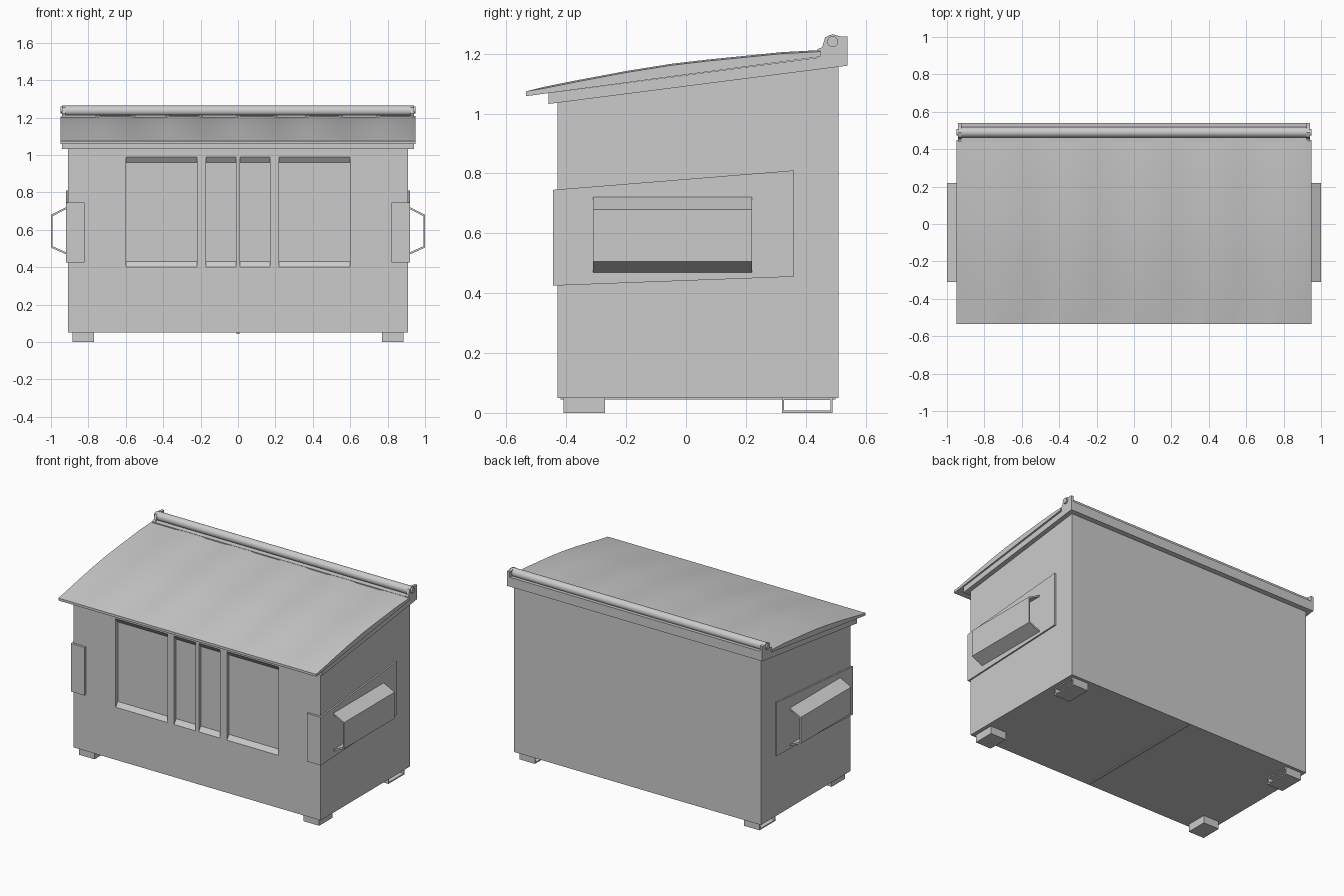
import bpy, bmesh, math

if "Cube" in bpy.data.objects:
    bpy.data.objects.remove(bpy.data.objects["Cube"])


def finish(name, bm, smooth=False):
    bmesh.ops.recalc_face_normals(bm, faces=bm.faces[:])
    me = bpy.data.meshes.new(name)
    bm.to_mesh(me)
    bm.free()
    ob = bpy.data.objects.new(name, me)
    bpy.context.collection.objects.link(ob)
    if smooth:
        bpy.ops.object.select_all(action='DESELECT')
        ob.select_set(True)
        bpy.context.view_layer.objects.active = ob
        bpy.ops.object.shade_smooth_by_angle(angle=math.radians(35))
    return ob


def loft(name, rings, smooth=False):
    """Bridge equal closed rings of points and cap both ends."""
    bm = bmesh.new()
    vs = [[bm.verts.new(p) for p in r] for r in rings]
    n = len(vs[0])
    for a, b in zip(vs, vs[1:]):
        for i in range(n):
            j = (i + 1) % n
            bm.faces.new((a[i], a[j], b[j], b[i]))
    bm.faces.new(vs[0])
    bm.faces.new(vs[-1])
    return finish(name, bm, smooth)


def prism_x(name, prof, x0, x1, smooth=False):
    return loft(name, [[(x, y, z) for y, z in prof] for x in (x0, x1)], smooth)


def prism_y(name, prof, y0, y1):
    return loft(name, [[(x, y, z) for x, z in prof] for y in (y0, y1)])


def rect(a0, a1, b0, b1):
    return [(a0, b0), (a1, b0), (a1, b1), (a0, b1)]


def circle(cy, cz, r, n=16):
    return [(cy + r * math.cos(2 * math.pi * i / n),
             cz + r * math.sin(2 * math.pi * i / n)) for i in range(n)]


# container body with a sloping top
body = prism_x("container_body", [(-.43, .05), (.51, .05), (.51, 1.16), (-.43, 1.04)], -.91, .91)

# pressed panels in the front wall, leaving upright ribs between them
panel = [(-.5, .40), (-.43, .40), (-.408, .43), (-.408, .96), (-.43, .99), (-.5, .99)]
for x0, x1 in ((-.60, -.22), (-.17, -.012), (.012, .17), (.22, .60)):
    cutter = prism_x("panel_cutter", panel, x0, x1)
    cutter.hide_render = True
    mod = body.modifiers.new("panel", 'BOOLEAN')
    mod.operation = 'DIFFERENCE'
    mod.solver = 'EXACT'
    mod.object = cutter
    bpy.ops.object.select_all(action='DESELECT')
    bpy.context.view_layer.objects.active = body
    body.select_set(True)
    bpy.ops.object.modifier_apply(modifier=mod.name)
    bpy.data.objects.remove(cutter)

# weld seam under the floor
prism_y("floor_seam", rect(-.008, .008, .044, .052), -.42, .50)

# rim around the top
prism_x("top_rim", [(-.46, 1.032), (.54, 1.16), (.54, 1.20), (-.46, 1.068)], -.94, .94)

# arched lid with shallow pressed bands
bounds = [-.75, -.56, -.38, -.20, 0, .20, .37, .55, .75]
stations = [(-.95, 0)]
level = 0
for b in bounds:
    stations.append((b - .015, level))
    level = .005 - level
    stations.append((b + .015, level))
stations += [(.92, level), (.95, 0)]
top = [(.45, 1.209), (.32, 1.202), (.20, 1.190), (.07, 1.177), (-.05, 1.163),
       (-.20, 1.139), (-.36, 1.109), (-.47, 1.087)]
rings = []
for x, dz in stations:
    ring = [(x, -.535, 1.058), (x, .45, 1.190)]
    ring += [(x, y, z + dz - .002) for y, z in top]
    ring.append((x, -.535, 1.074))
    rings.append(ring)
loft("lid", rings, True)

# hinge bed, rod and end brackets along the back edge
prism_x("hinge_bed", [(.44, 1.185), (.54, 1.198), (.54, 1.222), (.44, 1.213)], -.94, .94)
prism_x("hinge_tube", circle(.49, 1.236, .028), -.925, .925, True)
prism_x("hinge_rod", circle(.49, 1.240, .018), -.95, .95, True)
bracket = [(.44, 1.20), (.54, 1.20), (.54, 1.258), (.515, 1.258), (.49, 1.265),
           (.465, 1.255), (.455, 1.222), (.44, 1.215)]

for s, side in ((-1, "left"), (1, "right")):
    prism_x(side + "_hinge_bracket", bracket, s * .922, s * .94)

    # side plate wrapping round the front corner
    prism_x(side + "_pocket_plate", [(-.445, .425), (.36, .455), (.36, .81), (-.445, .745)],
            s * .905, s * .92)
    prism_y(side + "_corner_plate", [(s * x, z) for x, z in rect(.82, .92, .425, .745)],
            -.445, -.428)

    # open-ended lifting pocket bent from sheet
    sheet = [(.918, .722), (1.0, .68), (1.0, .505), (.918, .468),
             (.918, .479), (.991, .512), (.991, .673), (.918, .711)]
    prism_y(side + "_lifting_pocket", [(s * x, z) for x, z in sheet], -.31, .22)

    # closed front foot
    prism_x(side + "_front_foot", rect(-.41, -.27, 0, .051), s * .77, s * .885)

    # hollow rear foot: top, bottom and two walls
    for i, r in enumerate((rect(.32, .49, 0, .008), rect(.32, .49, .043, .051),
                           rect(.32, .328, .008, .043), rect(.482, .49, .008, .043))):
        prism_x(side + "_rear_foot_wall_" + str(i + 1), r, s * .77, s * .885)
